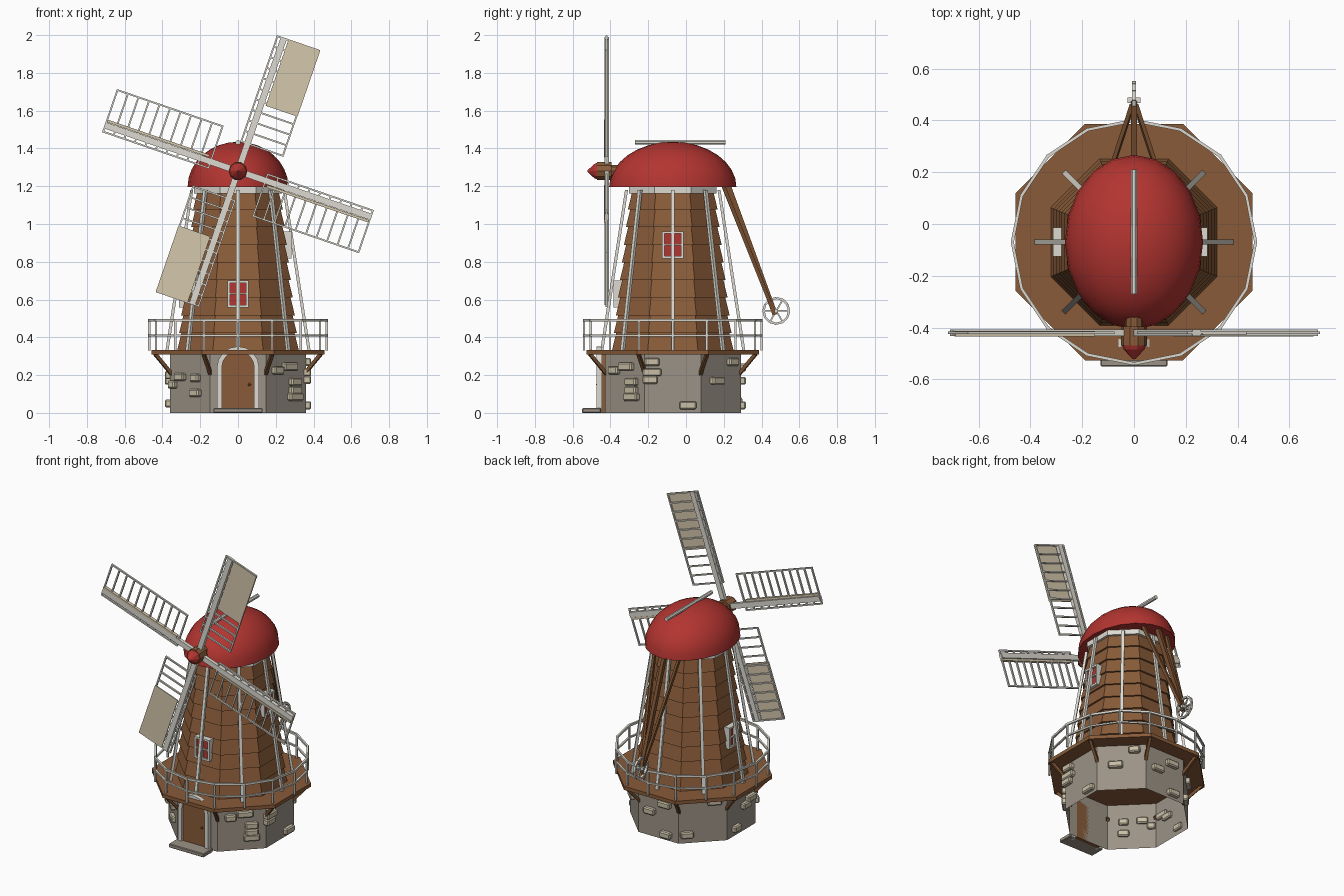
import bpy, bmesh
from math import sin, cos, pi, radians, sqrt
from mathutils import Matrix, Vector

if "Cube" in bpy.data.objects:
    bpy.data.objects.remove(bpy.data.objects["Cube"])

COLOURS = dict(wood=(.25, .105, .04), dark_wood=(.19, .08, .03), red=(.45, .035, .03),
               white=(.72, .70, .63), wall=(.33, .29, .24), stone=(.58, .52, .38), cloth=(.66, .57, .41))
MATS = {}
for key, c in COLOURS.items():
    MATS[key] = bpy.data.materials.new(key)
    MATS[key].diffuse_color = (*c, 1)
CY = -0.07                                   # tower axis
AXIS = Matrix.Translation((0, CY, 0))
I = Matrix.Identity(4)


def finish(name, bm, mat, smooth=False, bevel=0):
    bmesh.ops.recalc_face_normals(bm, faces=bm.faces)
    me = bpy.data.meshes.new(name)
    bm.to_mesh(me)
    bm.free()
    ob = bpy.data.objects.new(name, me)
    bpy.context.collection.objects.link(ob)
    me.materials.append(MATS[mat])
    if bevel:
        m = ob.modifiers.new("bevel", 'BEVEL')
        m.width, m.segments = bevel, 1
    if smooth:
        bpy.ops.object.select_all(action='DESELECT')
        ob.select_set(True)
        bpy.context.view_layer.objects.active = ob
        bpy.ops.object.shade_smooth_by_angle(angle=radians(40))
    return ob


def box(bm, c, s, M=I):
    bmesh.ops.create_cube(bm, size=1, matrix=M @ Matrix.Translation(c) @ Matrix.Diagonal((*s, 1)))


def beam(bm, p, q, w, d, side=(1, 0, 0), M=I):
    """Rectangular bar from p to q, w wide along side and d deep."""
    p, q = Vector(p), Vector(q)
    z = (q - p).normalized()
    x = Vector(side)
    x = (x - z * x.dot(z)).normalized()
    R = Matrix((x, z.cross(x), z)).transposed().to_4x4()
    box(bm, (0, 0, 0), (w, d, (q - p).length), M @ Matrix.Translation((p + q) / 2) @ R)


def loft(bm, n, rings, phase=0, sy=1, M=AXIS, caps=(False, False)):
    """Skin n-sided rings given as (corner radius, z)."""
    loops = [[bm.verts.new(M @ Vector((r * cos(phase + 2 * pi * i / n), sy * r * sin(phase + 2 * pi * i / n), z)))
              for i in range(n)] for r, z in rings]
    for a, b in zip(loops, loops[1:]):
        for i in range(n):
            bm.faces.new((a[i], a[(i + 1) % n], b[(i + 1) % n], b[i]))
    if caps[0]:
        bm.faces.new(loops[0][::-1])
    if caps[1]:
        bm.faces.new(loops[-1])


def octagon(name, rings, mat, caps=(True, True)):
    bm = bmesh.new()
    loft(bm, 8, [(a / cos(pi / 8), z) for a, z in rings], pi / 8, caps=caps)
    return finish(name, bm, mat)


def side(deg):
    """Frame on the tower axis: x outward, y along the wall, z up."""
    return AXIS @ Matrix.Rotation(radians(deg), 4, 'Z')


# Stone base (open below), deck, clapboard tower and collar
octagon("base_wall", [(.36, 0), (.36, .31)], 'wall', (False, False))
octagon("deck", [(.457, .308), (.457, .332)], 'wood')
rows = 9
width = lambda z: .31 - .095 * (z - .33) / .84
boards = []
for i in range(rows):
    z0, z1 = .33 + .84 * i / rows, .33 + .84 * (i + 1) / rows
    boards += [(width(z0) + .012, z0), (width(z1), z1)]
octagon("tower_boards", boards, 'wood')
octagon("collar", [(.232, 1.162), (.232, 1.2)], 'white')

# Raised wall stones: side angle, offset along wall, height, width
bm = bmesh.new()
stones = [(-135, -.065, .19, .07), (-135, .05, .185, .06), (-135, .05, .105, .07), (-135, -.12, .15, .05),
          (-45, .02, .245, .1), (-45, .06, .12, .08), (-45, .06, .085, .1), (-45, -.07, .225, .07),
          (-45, .06, .165, .08), (0, -.11, .215, .1), (0, -.12, .175, .08), (0, -.11, .27, .08),
          (0, .08, .04, .09), (45, -.035, .17, .09), (45, .08, .27, .07), (90, -.06, .17, .08),
          (90, .06, .04, .08), (90, .05, .24, .09), (135, .07, .27, .09), (135, -.1, .06, .08),
          (180, .04, .17, .08), (180, .09, .2, .09), (180, -.06, .05, .07)]
for deg, t, z, w in stones:
    box(bm, (.365, t, z), (.045, w, .042), side(deg))
finish("wall_stones", bm, 'stone', bevel=.007)

# Deck brackets under the corners
bm = bmesh.new()
for k in range(8):
    beam(bm, (.375, 0, .2), (.475, 0, .312), .018, .018, (0, 1, 0), side(22.5 + 45 * k))
finish("deck_brackets", bm, 'dark_wood')

# Railing
bm = bmesh.new()
ring = [Vector((.47 * cos(2 * pi * i / 16), CY + .47 * sin(2 * pi * i / 16), 0)) for i in range(16)]
for i, p in enumerate(ring):
    box(bm, p + Vector((0, 0, .413)), (.011, .011, .165))
    for z, h in ((.49, .014), (.41, .01)):
        up = Vector((0, 0, z))
        beam(bm, p + up, ring[(i + 1) % 16] + up, h, .012, (0, 0, 1))
finish("railing", bm, 'white')

# Leaning battens on the tower
bm = bmesh.new()
for k in range(8):
    beam(bm, (.376, 0, .33), (.245, 0, 1.18), .02, .016, (0, 1, 0), side(45 * k))
finish("tower_battens", bm, 'white')

# Windows on the front, right and left
for name, deg, z in (("front", -90, .63), ("right", 0, .89), ("left", 180, .63)):
    M = side(deg) @ Matrix.Translation((width(z) + .012, 0, z))
    bm = bmesh.new()
    box(bm, (0, 0, 0), (.03, .095, .125), M)
    finish(name + "_window_panes", bm, 'red')
    bm = bmesh.new()
    for s in (-1, 1):
        box(bm, (.003, s * .05, 0), (.045, .013, .143), M)
        box(bm, (.003, 0, s * .065), (.045, .113, .013), M)
    box(bm, (.008, 0, 0), (.035, .008, .13), M)
    box(bm, (.008, 0, 0), (.035, .1, .008), M)
    finish(name + "_window_frame", bm, 'white')


# Arched door, frame and step
def arch(w, h, n=8):
    return [(-w, 0)] + [(-w * cos(pi * i / n), h + w * sin(pi * i / n)) for i in range(n + 1)] + [(w, 0)]


def extrude_y(bm, depth):
    g = bmesh.ops.extrude_face_region(bm, geom=bm.faces[:])
    bmesh.ops.translate(bm, verts=[v for v in g['geom'] if isinstance(v, bmesh.types.BMVert)], vec=(0, depth, 0))


bm = bmesh.new()
bm.faces.new([bm.verts.new((x, -.462, z)) for x, z in arch(.092, .24)])
extrude_y(bm, .032)
finish("door", bm, 'wood')
bm = bmesh.new()
outer, inner = ([bm.verts.new((x, -.475, z)) for x, z in arch(w, .24)] for w in (.112, .086))
for i in range(len(outer) - 1):
    bm.faces.new((outer[i], outer[i + 1], inner[i + 1], inner[i]))
extrude_y(bm, .03)
finish("door_frame", bm, 'white')
bm = bmesh.new()
box(bm, (0, -.5, .0125), (.26, .1, .025))
finish("door_step", bm, 'wall', bevel=.004)
bm = bmesh.new()
bmesh.ops.create_uvsphere(bm, u_segments=8, v_segments=6, radius=.008,
                          matrix=Matrix.Translation((.06, -.468, .15)))
finish("door_knob", bm, 'dark_wood', True)

# Domed cap and ridge pole
bm = bmesh.new()
dome = [(.267 * cos(pi / 2 * i / 8), 1.195 + .24 * sin(pi / 2 * i / 8)) for i in range(8)]
loft(bm, 20, dome + [(.004, 1.435)], pi / 2, .337 / .267, caps=(True, True))
finish("cap_dome", bm, 'red', True)
TO_Y = Matrix.Rotation(radians(90), 4, 'X')          # local z points to the front
bm = bmesh.new()
loft(bm, 8, [(.013, -.21), (.013, .27)], pi / 8, M=Matrix.Translation((0, 0, 1.432)) @ TO_Y, caps=(True, True))
finish("ridge_pole", bm, 'white')

# Sail hub and nose
HUB = Matrix.Translation((0, 0, 1.28))
bm = bmesh.new()
loft(bm, 10, [(.035, .3), (.035, .395), (.05, .395), (.05, .47)], M=HUB @ TO_Y, caps=(True, True))
finish("sail_hub", bm, 'wood')
bm = bmesh.new()
loft(bm, 10, [(.047, .468), (.04, .485), (.004, .522)], M=HUB @ TO_Y, caps=(True, True))
finish("hub_nose", bm, 'red')

# Four lattice sails, two spread and two furled
for k in range(4):
    M = HUB @ Matrix.Translation((0, -.42, 0)) @ Matrix.Rotation(radians(19 + 90 * k), 4, 'Y')
    bm = bmesh.new()
    beam(bm, (0, 0, 0), (0, 0, .745), .034, .024, M=M)
    for v in (-.035, .198):
        beam(bm, (v, 0, .15), (v, 0, .747), .009, .011, M=M)
    for i in range(11):
        u = .154 + .0589 * i
        beam(bm, (-.038, 0, u), (.202, 0, u), .011, .009, (0, 1, 0), M)
    finish(f"sail_frame_{k + 1}", bm, 'white')
    bm = bmesh.new()
    if k % 2 == 0:
        box(bm, (.115, -.006, .56), (.178, .006, .37), M)
        beam(bm, (.026, -.008, .375), (.204, -.008, .375), .014, .014, M=M)
    else:
        beam(bm, (.026, -.004, .17), (.026, -.004, .74), .014, .022, M=M)
    finish(f"sail_cloth_{k + 1}", bm, 'cloth')

# Tail struts and turning wheel
bm = bmesh.new()
beam(bm, (0, .21, 1.24), (0, .472, .52), .022, .028)
for s in (-1, 1):
    beam(bm, (s * .095, .19, 1.22), (s * .008, .455, .56), .016, .02)
finish("tail_struts", bm, 'dark_wood')
bm = bmesh.new()
C = Vector((0, .478, .54))
rim = [C + Vector((0, .068 * cos(2 * pi * i / 12), .068 * sin(2 * pi * i / 12))) for i in range(12)]
for i, p in enumerate(rim):
    beam(bm, p, rim[(i + 1) % 12], .014, .012)
    if i % 2 == 0:
        beam(bm, C, p, .008, .008)
box(bm, C, (.05, .02, .02))
finish("turning_wheel", bm, 'white')

for m in bpy.data.materials:
    if m.users and not m.is_grease_pencil:
        m.use_nodes = True
        m.node_tree.nodes["Principled BSDF"].inputs["Base Color"].default_value = m.diffuse_color
